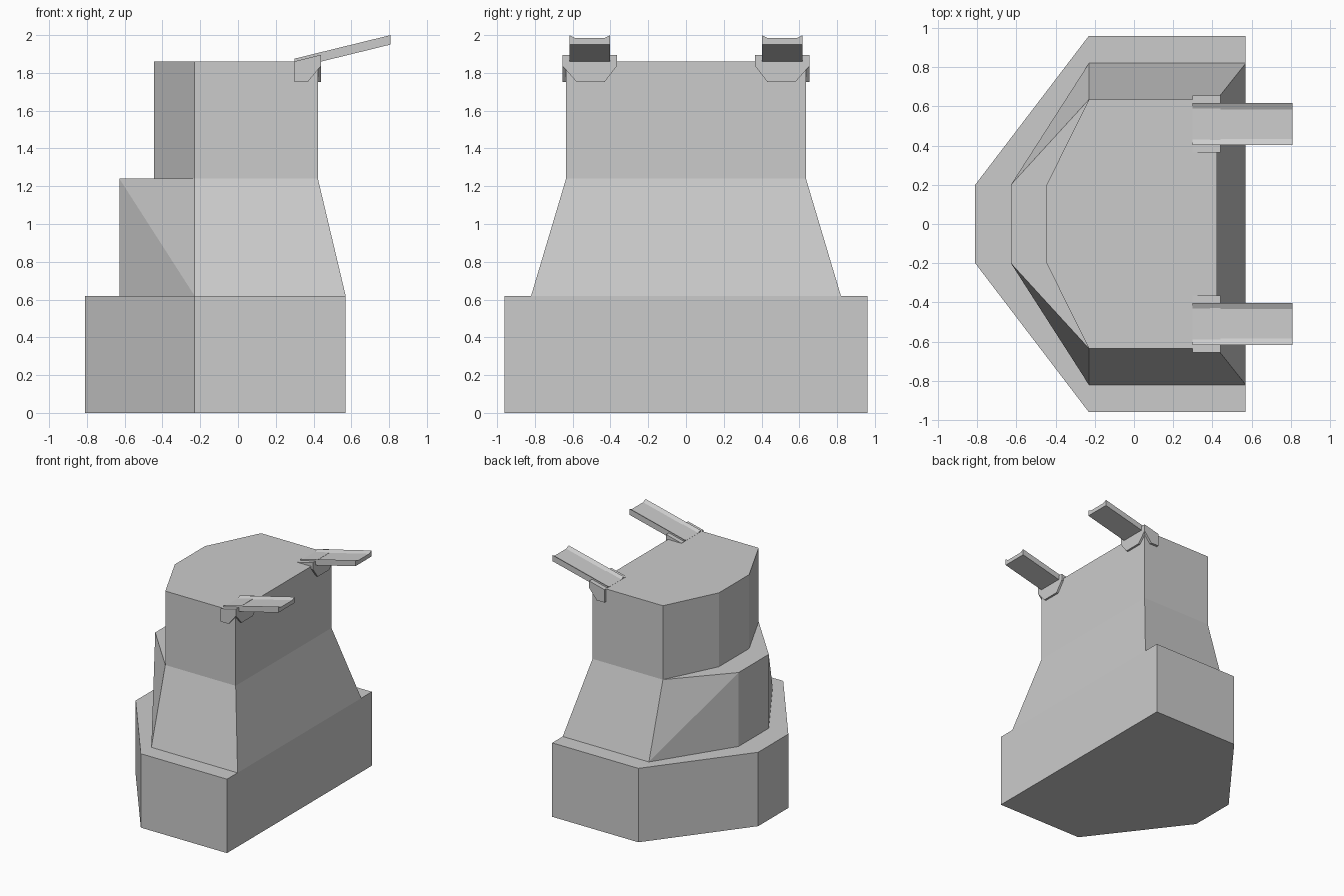
import bpy, bmesh
from mathutils import Vector

if "Cube" in bpy.data.objects:
    bpy.data.objects.remove(bpy.data.objects["Cube"])

grey = bpy.data.materials.new("stone_grey")
grey.diffuse_color = (0.6, 0.6, 0.6, 1)
grey.use_nodes = True
grey.node_tree.nodes["Principled BSDF"].inputs["Base Color"].default_value = grey.diffuse_color


def finish(bm, name):
    bmesh.ops.recalc_face_normals(bm, faces=bm.faces)
    me = bpy.data.meshes.new(name)
    bm.to_mesh(me)
    bm.free()
    me.materials.append(grey)
    ob = bpy.data.objects.new(name, me)
    bpy.context.collection.objects.link(ob)
    return ob


def loft(name, lower, upper, diagonals=()):
    """Closed solid between two rings; diagonals pair (lower, upper) corners."""
    bm = bmesh.new()
    a = [bm.verts.new(p) for p in lower]
    b = [bm.verts.new(p) for p in upper]
    n = len(a)
    bm.faces.new(a[::-1])
    bm.faces.new(b)
    for i in range(n):
        j = (i + 1) % n
        bm.faces.new((a[i], a[j], b[j], b[i]))
    for i, j in diagonals:
        bmesh.ops.connect_verts(bm, verts=[a[i], b[j]])
    return finish(bm, name)


def extrude(name, points, direction):
    d = Vector(direction)
    return loft(name, points, [Vector(p) + d for p in points])


def ring(front, half_width, back, z):
    """Six-sided plan: wide flat side at +x, blunt point at -x."""
    return [(front, -half_width, z), (front, half_width, z),
            (-0.23, half_width, z), (back, 0.2, z),
            (back, -0.2, z), (-0.23, -half_width, z)]


# Tower tiers
loft("base_block", ring(0.57, 0.96, -0.81, 0), ring(0.57, 0.96, -0.81, 0.62))
loft("tapered_middle", ring(0.57, 0.82, -0.628, 0.62),
     ring(0.423, 0.635, -0.628, 1.24), diagonals=((2, 3), (5, 4)))
loft("upper_block", ring(0.423, 0.635, -0.446, 1.24),
     ring(0.423, 0.635, -0.446, 1.86))

for side, s in (("left", 1), ("right", -1)):
    # Sloping grooved ramp
    profile = [(0.402, 1.825), (0.402, 1.875), (0.434, 1.859),
               (0.585, 1.859), (0.617, 1.875), (0.617, 1.825)]
    extrude("ramp_" + side, [(0.298, s * y, z) for y, z in profile],
            (0.51, 0, 0.125))

    # Sloped bracket cap under the ramp
    cap = [(0.298, 1.855), (0.298, 1.861), (0.44, 1.896), (0.44, 1.838),
           (0.42, 1.838), (0.42, 1.855)]
    extrude("bracket_cap_" + side, [(x, s * 0.365, z) for x, z in cap],
            (0, s * 0.29, 0))

    # Bracket plate on the flat front of the tower
    plate = [(0.365, 1.838), (0.365, 1.86), (0.655, 1.86),
             (0.655, 1.838), (0.58, 1.753), (0.43, 1.753)]
    extrude("bracket_front_plate_" + side, [(0.42, s * y, z) for y, z in plate],
            (0.02, 0, 0))

    # Bracket plate round the corner, on the side of the tower
    plate = [(0.298, 1.753), (0.298, 1.86), (0.44, 1.86),
             (0.44, 1.838), (0.37, 1.753)]
    extrude("bracket_side_plate_" + side, [(x, s * 0.632, z) for x, z in plate],
            (0, s * 0.023, 0))
